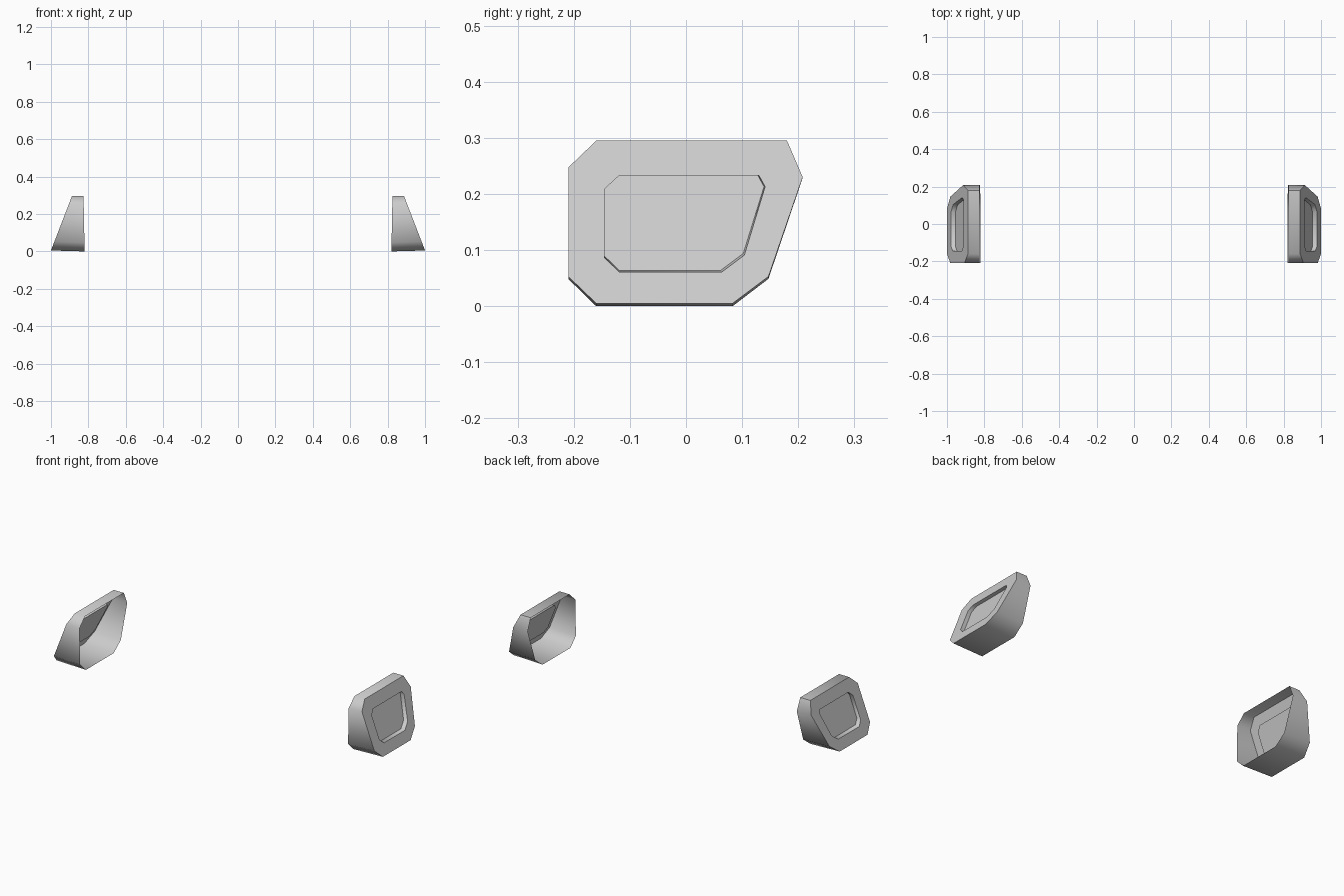
import bpy
import bmesh
import math

cube = bpy.data.objects.get("Cube")
if cube:
    bpy.data.objects.remove(cube, do_unlink=True)

# Plain grey for both shells
grey = bpy.data.materials.new("plain_grey")
grey.use_nodes = True
colour = (0.6, 0.6, 0.6, 1)
grey.diffuse_color = colour
grey.node_tree.nodes["Principled BSDF"].inputs["Base Color"].default_value = colour

# Side profiles (y, z), running from the top front corner to the rear and round
OUTLINE = [(-0.16, 0.295), (0.18, 0.295), (0.208, 0.23), (0.147, 0.053),
           (0.083, 0.005), (-0.16, 0.005), (-0.209, 0.052), (-0.209, 0.248)]
RECESS = [(-0.119, 0.233), (0.13, 0.233), (0.141, 0.213), (0.104, 0.091),
          (0.064, 0.061), (-0.119, 0.061), (-0.145, 0.086), (-0.145, 0.209)]
DEPTH = 0.022


def face_x(z):
    """Sloping outer plane."""
    return 1.0 - 0.386 * (z - 0.005)


def rim_point(y, z):
    """Open inner edge, slightly wider at the bottom."""
    return (0.82 + 0.02 * z, y, z - 0.005 * (1 - z / 0.295) / 0.983)


def floor_point(y, z):
    """Recess floor, drawn in a little at the bottom and rear."""
    y2 = y - 0.002 if y > 0 else y
    z2 = z + 0.003 if z < 0.15 else z
    return (face_x(z2) - DEPTH, y2, z2)


def build_shell(name, side):
    bm = bmesh.new()

    def ring(points):
        return [bm.verts.new((side * x, y, z)) for x, y, z in points]

    rings = [ring(rim_point(y, z) for y, z in OUTLINE),
             ring((face_x(z), y, z) for y, z in OUTLINE),
             ring((face_x(z), y, z) for y, z in RECESS),
             ring(floor_point(y, z) for y, z in RECESS)]
    # Side walls, sloping border and recess walls
    for a, b in zip(rings, rings[1:]):
        for i in range(len(a)):
            j = (i + 1) % len(a)
            bm.faces.new((a[i], a[j], b[j], b[i]))
    # Recess floor
    bm.faces.new(rings[-1])
    bmesh.ops.recalc_face_normals(bm, faces=bm.faces)
    floor = max(bm.faces, key=lambda f: len(f.verts))
    if floor.normal.x * side < 0:
        bmesh.ops.reverse_faces(bm, faces=bm.faces)

    mesh = bpy.data.meshes.new(name)
    bm.to_mesh(mesh)
    bm.free()
    mesh.materials.append(grey)
    shell = bpy.data.objects.new(name, mesh)
    bpy.context.collection.objects.link(shell)

    # Soft shading round the walls, crisp border edges
    bpy.ops.object.select_all(action='DESELECT')
    shell.select_set(True)
    bpy.context.view_layer.objects.active = shell
    bpy.ops.object.shade_smooth_by_angle(angle=math.radians(60))


build_shell("left_shell", 1)
build_shell("right_shell", -1)
